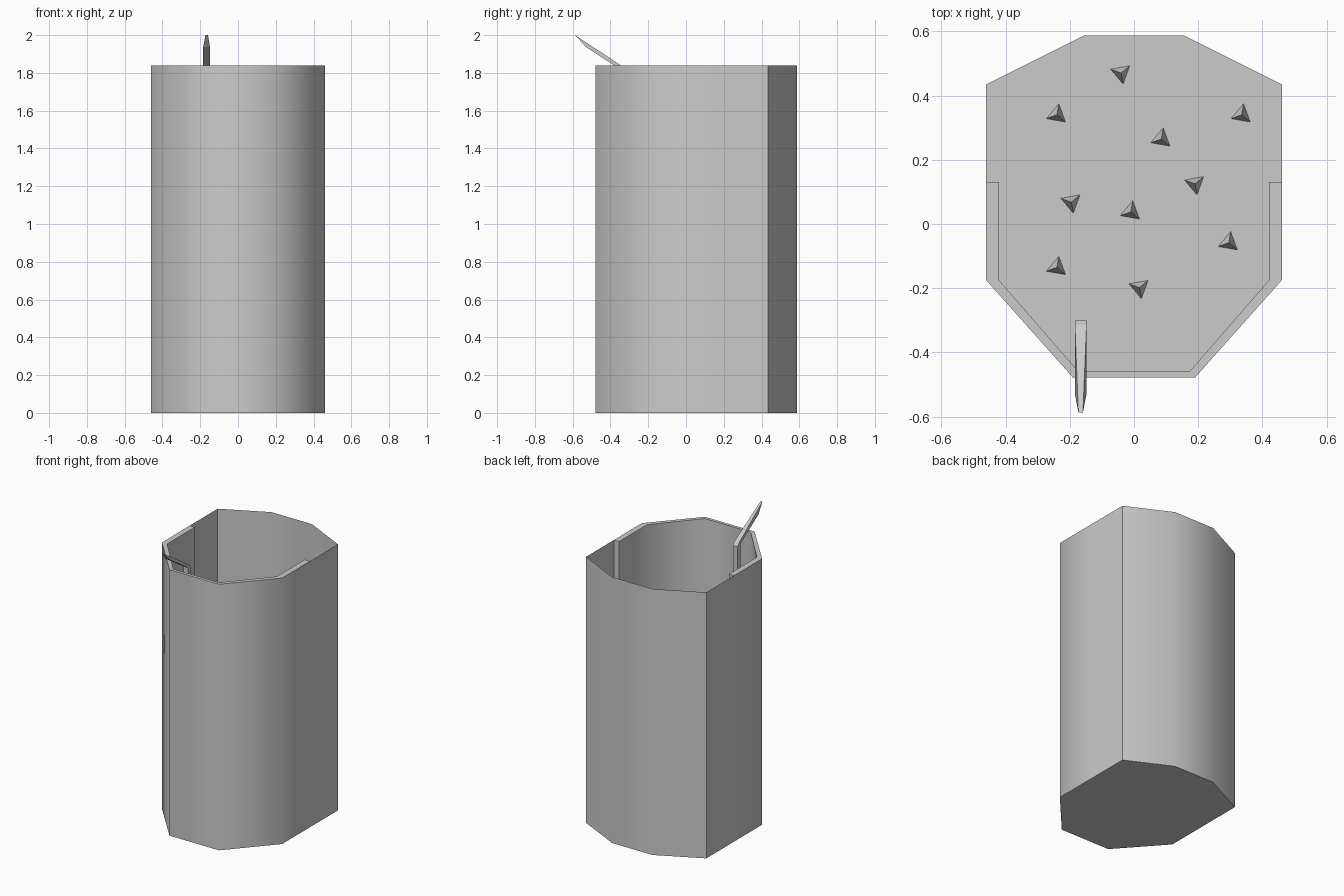
import bpy, bmesh, math

if "Cube" in bpy.data.objects:
    bpy.data.objects.remove(bpy.data.objects["Cube"])

H = 1.84


def finish(name, bm, smooth=None):
    bmesh.ops.recalc_face_normals(bm, faces=bm.faces)
    me = bpy.data.meshes.new(name)
    bm.to_mesh(me)
    bm.free()
    ob = bpy.data.objects.new(name, me)
    bpy.context.collection.objects.link(ob)
    if smooth:
        bpy.context.view_layer.objects.active = ob
        ob.select_set(True)
        bpy.ops.object.shade_smooth_by_angle(angle=math.radians(smooth))
        ob.select_set(False)
    return ob


def mirrored(half):
    return half + [(-x, y) for x, y in reversed(half)]


def sheet(bm, top, bottom):
    return [bm.faces.new((bottom[i], bottom[i + 1], top[i + 1], top[i]))
            for i in range(len(top) - 1)]


# Open eight-sided cup wall with floor
outline = mirrored([(0.155, 0.587), (0.46, 0.435), (0.46, 0.13),
                    (0.46, -0.175), (0.19, -0.478)])
bm = bmesh.new()
low = [bm.verts.new((x, y, 0)) for x, y in outline]
high = [bm.verts.new((x, y, H)) for x, y in outline]
sheet(bm, high + high[:1], low + low[:1])
bm.faces.new(low)

# Inner lining that thickens the front half, with rim and end faces
inner = [(0.42, 0.13), (0.42, -0.175), (0.175, -0.457)]
lining = mirrored(inner)
in_low = [bm.verts.new((x, y, 0)) for x, y in lining]
in_high = [bm.verts.new((x, y, H)) for x, y in lining]
sheet(bm, in_high, in_low)
sheet(bm, in_high, high[2:8])
for i, j in ((0, 2), (-1, 7)):
    bm.faces.new((in_low[i], low[j], high[j], in_high[i]))
finish("cup", bm, 50)

# Bent straw: side profile given a small width, narrowing at its cut tip
profile = [(-0.587, 2.0), (-0.315, 1.82), (-0.30, 1.80), (-0.30, 0.02),
           (-0.33, 0.02), (-0.335, 1.81), (-0.53, 1.937)]
bm = bmesh.new()
sides = []
for s in (-1, 1):
    sides.append([bm.verts.new((-0.166 + s * (0.007 if i == 0 else 0.018), y, z))
                  for i, (y, z) in enumerate(profile)])
    bm.faces.new(sides[-1])
sheet(bm, sides[0] + sides[0][:1], sides[1] + sides[1][:1])
finish("straw", bm)

# Small three-sided bubbles: x, y, pointing direction in the top view
bubbles = [(-0.04, 0.47, -1), (-0.24, 0.34, 1), (0.335, 0.34, 1),
           (0.085, 0.265, 1), (0.19, 0.125, -1), (-0.195, 0.068, -1),
           (-0.01, 0.038, 1), (0.295, -0.058, 1), (-0.24, -0.135, 1),
           (0.017, -0.198, -1)]
for n, (x, y, d) in enumerate(bubbles):
    bm = bmesh.new()
    base = [bm.verts.new((x + 0.035 * math.cos(a), y + 0.035 * math.sin(a), 0.002))
            for a in (math.radians(d * 80 + k * 120) for k in range(3))]
    tip = bm.verts.new((x, y, 0.06))
    bm.faces.new(base)
    for k in range(3):
        bm.faces.new((base[k], base[(k + 1) % 3], tip))
    finish(f"bubble_{n + 1}", bm)
